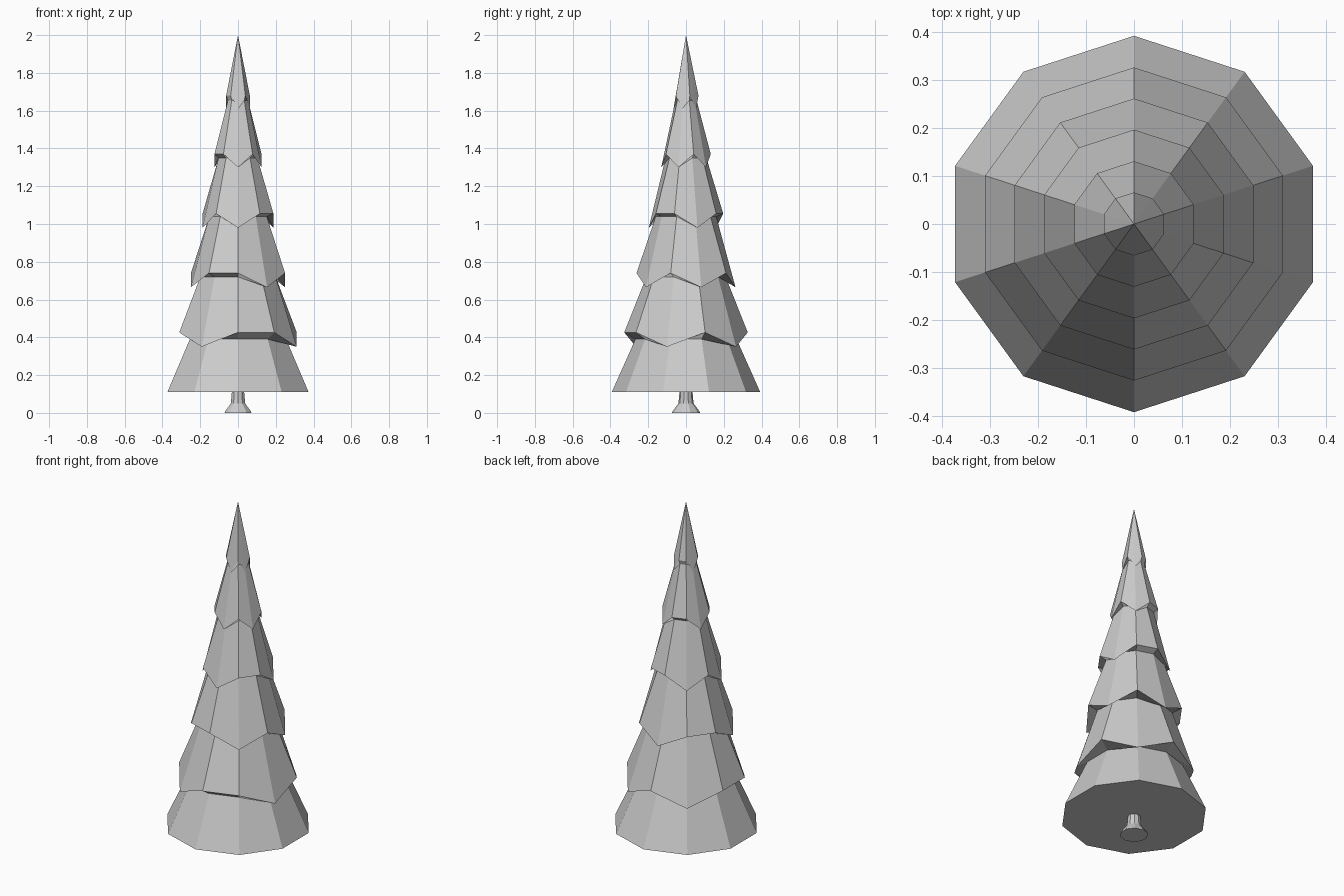
import bpy, bmesh, math

if "Cube" in bpy.data.objects:
    bpy.data.objects.remove(bpy.data.objects["Cube"])

SIDES = 10
STEP = 36


def ring(bm, radius, heights):
    """Ten-sided loop with one corner on +y; heights is one value per corner."""
    verts = []
    for i, z in enumerate(heights):
        a = math.radians(18 + STEP * i)
        verts.append(bm.verts.new((radius * math.cos(a), radius * math.sin(a), z)))
    return verts


def bridge(bm, low, high):
    for i in range(SIDES):
        j = (i + 1) % SIDES
        bm.faces.new((low[i], low[j], high[j], high[i]))


def finish(bm, name):
    bmesh.ops.recalc_face_normals(bm, faces=bm.faces)
    mesh = bpy.data.meshes.new(name)
    bm.to_mesh(mesh)
    bm.free()
    bpy.context.collection.objects.link(bpy.data.objects.new(name, mesh))


# Foliage: stacked tapering skirts, drooping at some corners
# (hem radius, raised hem, drooped hem, top radius, top height, drooping corner angles)
tiers = [
    (0.393, 0.11, 0.11, 0.268, 0.39, ()),
    (0.327, 0.426, 0.35, 0.210, 0.72, (54, 126, 234, 342)),
    (0.262, 0.74, 0.665, 0.160, 1.04, (18, 90, 198, 306)),
    (0.197, 1.055, 0.98, 0.108, 1.35, (18, 126, 198, 270)),
    (0.131, 1.37, 1.30, 0.056, 1.655, (54, 162, 270, 342)),
    (0.066, 1.68, 1.61, None, 2.0, (54, 162, 270, 342)),
]
bm = bmesh.new()
previous_top = None
for hem_r, raised, drooped, top_r, top_z, droop in tiers:
    hem = ring(bm, hem_r, [drooped if 18 + STEP * i in droop else raised
                           for i in range(SIDES)])
    if previous_top:
        bridge(bm, previous_top, hem)
    else:
        bm.faces.new(hem[::-1])
    if top_r:
        previous_top = ring(bm, top_r, [top_z] * SIDES)
        bridge(bm, hem, previous_top)
    else:
        tip = bm.verts.new((0, 0, top_z))
        for i in range(SIDES):
            bm.faces.new((hem[i], hem[(i + 1) % SIDES], tip))
finish(bm, "foliage")

# Trunk: short stem with a flared foot
bm = bmesh.new()
loops = [ring(bm, r, [z] * SIDES)
         for r, z in ((0.075, 0), (0.072, 0.008), (0.04, 0.05), (0.034, 0.115))]
for low, high in zip(loops, loops[1:]):
    bridge(bm, low, high)
bm.faces.new(loops[0][::-1])
bm.faces.new(loops[-1])
finish(bm, "trunk")
